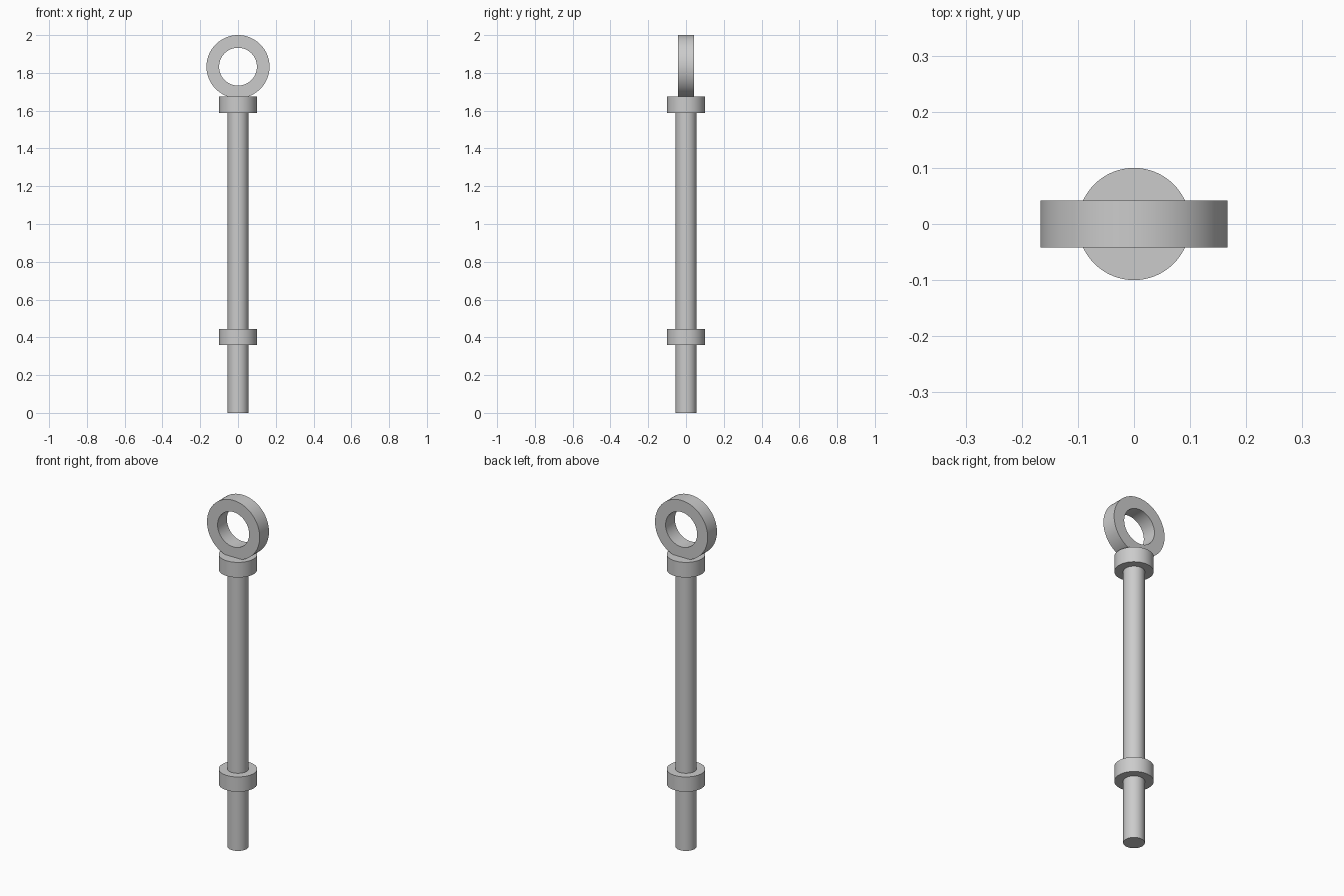
import bpy
from math import radians

cube = bpy.data.objects.get("Cube")
if cube:
    bpy.data.objects.remove(cube, do_unlink=True)

# Single plain metal colour
metal = bpy.data.materials.new("light grey metal")
metal.use_nodes = True
colour = (0.6, 0.6, 0.6, 1)
metal.diffuse_color = colour
metal.node_tree.nodes["Principled BSDF"].inputs["Base Color"].default_value = colour


def finish(obj, name):
    obj.name = name
    obj.data.materials.append(metal)
    bpy.ops.object.shade_smooth_by_angle(angle=radians(30))


def cylinder(name, radius, bottom, top):
    bpy.ops.mesh.primitive_cylinder_add(
        vertices=64, radius=radius, depth=top - bottom,
        location=(0, 0, (bottom + top) / 2))
    finish(bpy.context.object, name)


def ring(name, inner, outer, thickness, height):
    """Flat-sided ring standing upright, with its hole along y."""
    bpy.ops.mesh.primitive_torus_add(
        major_segments=96, minor_segments=4,
        major_radius=(inner + outer) / 2, minor_radius=0.02)
    obj = bpy.context.object
    # Square the four-sided section into a rectangular band
    for v in obj.data.vertices:
        direction = v.co.xy.normalized()
        offset = v.co.xy.length - (inner + outer) / 2
        if abs(offset) > 0.01:
            side = 1 if offset > 0 else -1
            corner = (outer, 0.5) if side > 0 else (inner, -0.5)
        else:
            side = 1 if v.co.z > 0 else -1
            corner = (inner, 0.5) if side > 0 else (outer, -0.5)
        v.co.xy = direction * corner[0]
        v.co.z = corner[1] * thickness
    obj.rotation_euler.x = radians(90)
    obj.location.z = height
    finish(obj, name)


# Rod, the two collars and the eye on top
cylinder("rod", 0.055, 0, 1.63)
cylinder("lower_collar", 0.1, 0.36, 0.445)
cylinder("upper_collar", 0.1, 1.588, 1.675)
ring("eye_ring", 0.1, 0.167, 0.084, 1.833)
